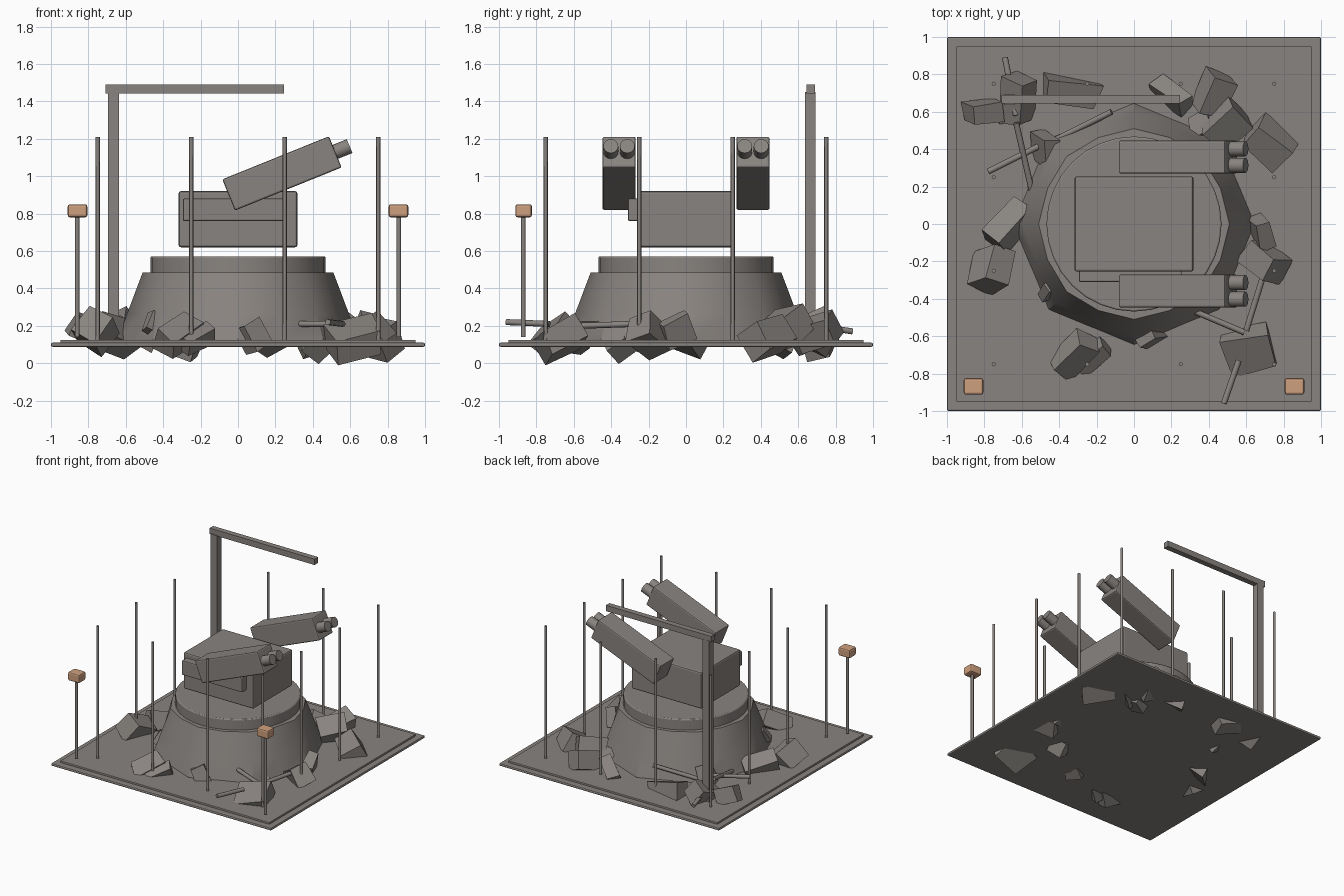
import bpy, bmesh, math, random
from mathutils import Vector

if "Cube" in bpy.data.objects:
    bpy.data.objects.remove(bpy.data.objects["Cube"])

random.seed(4)


def material(name, rgb):
    m = bpy.data.materials.new(name)
    m.diffuse_color = (*rgb, 1)
    m.use_nodes = True
    m.node_tree.nodes["Principled BSDF"].inputs["Base Color"].default_value = m.diffuse_color
    return m


GREY = material("warm_grey", (0.25, 0.23, 0.215))
ORANGE = material("lamp_orange", (0.62, 0.35, 0.21))


def finish(name, bm, mat=GREY, bevel=0, smooth=0):
    bmesh.ops.recalc_face_normals(bm, faces=bm.faces)
    me = bpy.data.meshes.new(name)
    bm.to_mesh(me)
    bm.free()
    me.materials.append(mat)
    ob = bpy.data.objects.new(name, me)
    bpy.context.collection.objects.link(ob)
    if bevel:
        b = ob.modifiers.new("bevel", "BEVEL")
        b.width, b.segments = bevel, 2
    if smooth:
        bpy.ops.object.select_all(action="DESELECT")
        ob.select_set(True)
        bpy.context.view_layer.objects.active = ob
        bpy.ops.object.shade_smooth_by_angle(angle=math.radians(smooth))
    return ob


def box(name, loc, size, rot=(0, 0, 0), mat=GREY, bevel=0):
    bm = bmesh.new()
    bmesh.ops.create_cube(bm, size=1)
    bmesh.ops.scale(bm, vec=size, verts=bm.verts)
    ob = finish(name, bm, mat, bevel)
    ob.location, ob.rotation_euler = loc, [math.radians(a) for a in rot]
    return ob


def rod(name, a, b, r, sides=8):
    a, b = Vector(a), Vector(b)
    bm = bmesh.new()
    bmesh.ops.create_cone(bm, cap_ends=True, segments=sides, radius1=r, radius2=r, depth=(b - a).length)
    ob = finish(name, bm, smooth=50)
    ob.location = (a + b) / 2
    ob.rotation_euler = (b - a).to_track_quat("Z", "Y").to_euler()
    return ob


def loft(name, rings, bevel=0, smooth=0):
    """Closed solid through rings of points."""
    bm = bmesh.new()
    vs = [[bm.verts.new(p) for p in ring] for ring in rings]
    n = len(vs[0])
    for lo, hi in zip(vs, vs[1:]):
        for i in range(n):
            bm.faces.new((lo[i], lo[(i + 1) % n], hi[(i + 1) % n], hi[i]))
    bm.faces.new(vs[0][::-1])
    bm.faces.new(vs[-1])
    return finish(name, bm, GREY, bevel, smooth)


# Ground slab in two steps
box("ground_slab", (0, 0, 0.099), (2, 2, 0.022), bevel=0.008)
box("ground_top_plate", (0, 0, 0.112), (1.9, 1.9, 0.026), bevel=0.004)

# Pedestal: octagonal foot blending into a rounder top
N = 16


def ring(r_even, r_odd, z):
    return [((r_even if i % 2 == 0 else r_odd) * math.cos(math.tau * i / N),
             (r_even if i % 2 == 0 else r_odd) * math.sin(math.tau * i / N), z) for i in range(N)]


loft("pedestal", [ring(0.65, 0.60, 0.11), ring(0.595, 0.56, 0.26), ring(0.51, 0.50, 0.485)], smooth=40)
bm = bmesh.new()
bmesh.ops.create_cone(bm, cap_ends=True, segments=32, radius1=0.468, radius2=0.468, depth=0.11)
finish("turret_ring", bm, bevel=0.008, smooth=40).location = (0, 0, 0.517)

# Turret body and side panel
box("turret_body", (0, 0, 0.77), (0.635, 0.51, 0.30), bevel=0.012)
box("turret_side_panel", (-0.02, -0.275, 0.82), (0.55, 0.07, 0.12), bevel=0.008)

# Tilted launchers with twin tubes
TILT = math.radians(22)
axis = Vector((math.cos(TILT), 0, math.sin(TILT)))
for side in (-1, 1):
    mid = Vector((0.235, side * 0.358, 1.015))
    box("launcher", mid, (0.615, 0.178, 0.18), (0, -22, 0), bevel=0.01)
    for off in (-0.044, 0.044):
        p = mid + Vector((0, off, 0))
        rod("launcher_tube", p + axis * 0.28, p + axis * 0.39, 0.04, 16)

# Perimeter posts
steps = (-0.75, -0.25, 0.25, 0.75)
for x in steps:
    for y in steps:
        if max(abs(x), abs(y)) > 0.5:
            rod("fence_post", (x, y, 0.11), (x, y, 1.21), 0.011)

# Crane
box("crane_mast", (-0.665, 0.664, 0.78), (0.058, 0.055, 1.34))
box("crane_arm", (-0.232, 0.667, 1.467), (0.955, 0.046, 0.048))

# Lamps on short posts at the front corners
for side in (-1, 1):
    rod("lamp_post", (side * 0.86, -0.87, 0.14), (side * 0.86, -0.87, 0.79), 0.012)
    box("lamp_head", (side * 0.858, -0.868, 0.815), (0.105, 0.088, 0.07), mat=ORANGE, bevel=0.012)

# Broken blocks: x, y, z, width, depth, height, turn
blocks = [
    (-0.81, 0.60, 0.18, 0.18, 0.11, 0.13, 10), (-0.62, 0.67, 0.17, 0.14, 0.26, 0.15, -18),
    (-0.34, 0.71, 0.13, 0.29, 0.14, 0.15, -8), (0.20, 0.69, 0.14, 0.22, 0.10, 0.13, -35),
    (0.43, 0.70, 0.17, 0.15, 0.22, 0.16, -18), (0.49, 0.54, 0.19, 0.21, 0.17, 0.17, 40),
    (0.73, 0.43, 0.14, 0.24, 0.17, 0.17, -38), (0.68, -0.05, 0.17, 0.09, 0.16, 0.16, 20),
    (0.70, -0.20, 0.15, 0.22, 0.15, 0.16, -38), (0.62, -0.67, 0.13, 0.26, 0.22, 0.15, 10),
    (-0.32, -0.70, 0.15, 0.14, 0.24, 0.13, -30), (-0.22, -0.71, 0.13, 0.09, 0.20, 0.10, -40),
    (-0.76, -0.24, 0.17, 0.16, 0.21, 0.18, -25), (-0.66, 0.00, 0.15, 0.13, 0.28, 0.16, -35),
    (-0.47, 0.40, 0.17, 0.09, 0.16, 0.16, 15), (0.08, -0.59, 0.14, 0.12, 0.12, 0.16, 35),
    (-0.46, -0.36, 0.22, 0.06, 0.06, 0.12, 20), (0.38, 0.52, 0.13, 0.13, 0.12, 0.16, 25),
]
for x, y, z, w, d, h, turn in blocks:
    bm = bmesh.new()
    bmesh.ops.create_cube(bm, size=1)
    for v in bm.verts:
        v.co = [c * random.uniform(0.82, 1.08) * s for c, s in zip(v.co, (w, d, h))]
    ob = finish("rubble_block", bm)
    ob.location = (x, y, z)
    ob.rotation_euler = [math.radians(a) for a in
                         (random.choice((-1, 1)) * random.uniform(15, 32),
                          random.choice((-1, 1)) * random.uniform(12, 30), turn)]

# Loose bars among the rubble
bars = [((-0.69, 0.89, 0.17), (-0.63, 0.58, 0.22)), ((-0.63, 0.54, 0.24), (-0.54, 0.15, 0.14)),
        ((-0.78, 0.28, 0.20), (-0.50, 0.42, 0.19)), ((-0.50, 0.41, 0.13), (-0.12, 0.60, 0.24)),
        ((0.69, -0.28, 0.21), (0.60, -0.57, 0.20)), ((0.48, -0.96, 0.22), (0.56, -0.73, 0.21)),
        ((0.33, -0.47, 0.21), (0.59, -0.58, 0.21))]
for a, b in bars:
    rod("loose_bar", a, b, 0.016)

# Buried chunk that reaches the lowest point
box("buried_chunk", (0.43, -0.36, 0.10), (0.12, 0.12, 0.12), (45, 35, 20))
